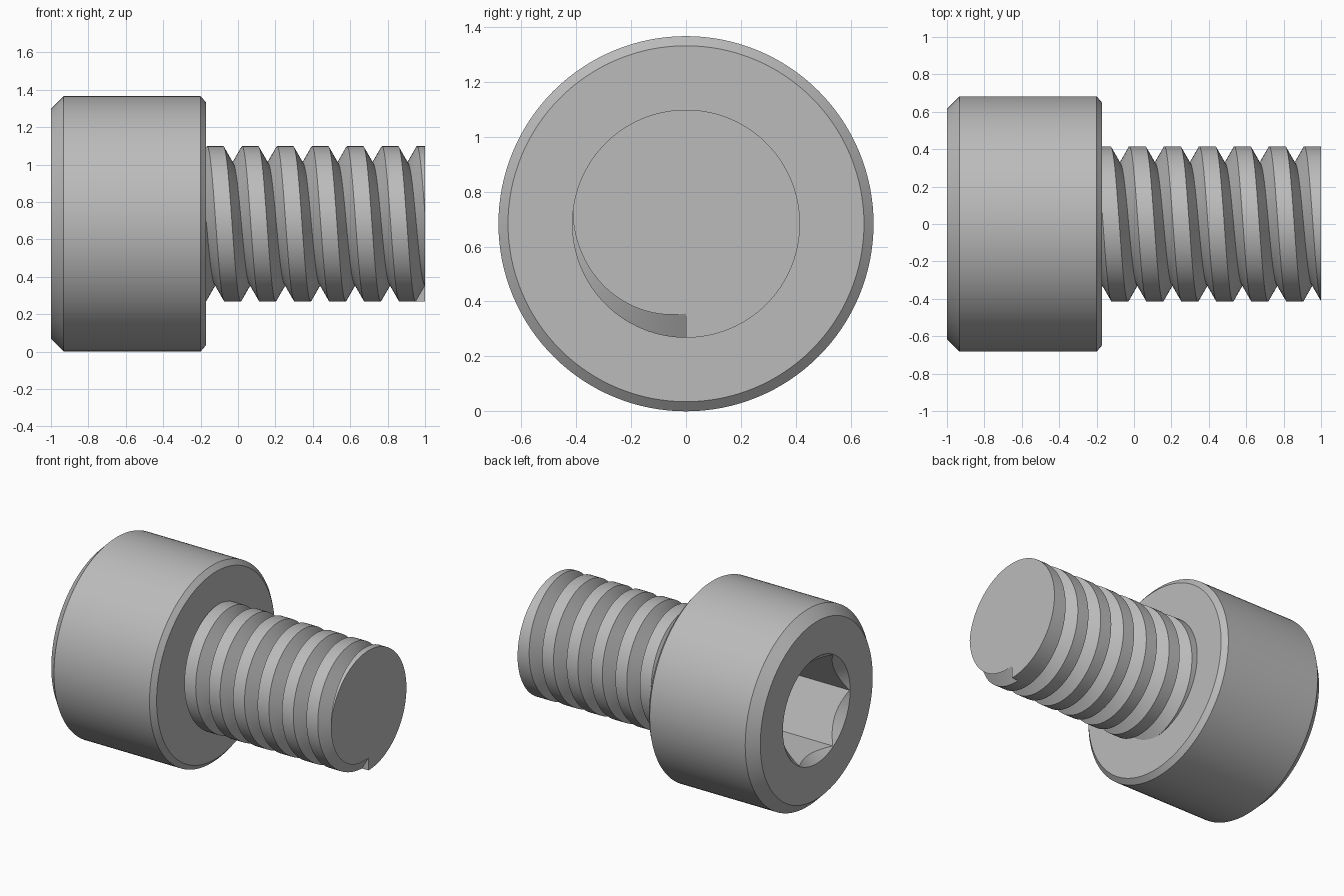
import bpy
import bmesh
from math import cos, sin, tau

if "Cube" in bpy.data.objects:
    bpy.data.objects.remove(bpy.data.objects["Cube"], do_unlink=True)

HEAD_R = 0.683          # head radius, also the height of the axis
HEAD_FACE = -0.17       # bearing face of the head
SHAFT_R = 0.415
PITCH = 0.187
GROOVE_HALF = 0.05
GROOVE_DEPTH = 0.088
STEPS = 128

steel = bpy.data.materials.new("grey steel")
steel.use_nodes = True
steel.diffuse_color = (0.5, 0.5, 0.5, 1)
steel.node_tree.nodes["Principled BSDF"].inputs["Base Color"].default_value = (0.5, 0.5, 0.5, 1)


def finish(bm, name):
    bmesh.ops.remove_doubles(bm, verts=bm.verts, dist=1e-5)
    bmesh.ops.recalc_face_normals(bm, faces=bm.faces)
    mesh = bpy.data.meshes.new(name)
    bm.to_mesh(mesh)
    bm.free()
    mesh.materials.append(steel)
    obj = bpy.data.objects.new(name, mesh)
    bpy.context.collection.objects.link(obj)
    return obj


def select(obj):
    bpy.ops.object.select_all(action='DESELECT')
    obj.select_set(True)
    bpy.context.view_layer.objects.active = obj


def lathe(name, profile, segments):
    """Closed solid turned about the x axis from (x, radius) pairs."""
    bm = bmesh.new()
    rings = [[bm.verts.new((x, r * cos(tau * i / segments), HEAD_R + r * sin(tau * i / segments)))
              for i in range(segments)] for x, r in profile]
    for a, b in zip(rings, rings[1:]):
        for i in range(segments):
            j = (i + 1) % segments
            bm.faces.new((a[i], a[j], b[j], b[i]))
    bm.faces.new(rings[0])
    bm.faces.new(rings[-1])
    return finish(bm, name)


# Chamfered cylinder head
head = lathe("head", [(-1, 0.615), (-0.932, HEAD_R), (-0.2, HEAD_R), (HEAD_FACE, 0.648)], STEPS)

# Hexagonal socket with a conical lead-in
cutters = [lathe("hex_cutter", [(-1.1, 0.365), (-0.57, 0.365)], 6),
           lathe("lead_in_cutter", [(-1.05, 0.418), (-0.9, 0.268)], STEPS)]
for cutter in cutters:
    select(head)
    cut = head.modifiers.new("socket", 'BOOLEAN')
    cut.operation = 'DIFFERENCE'
    cut.solver = 'EXACT'
    cut.object = cutter
    bpy.ops.object.modifier_apply(modifier=cut.name)
    bpy.data.objects.remove(cutter, do_unlink=True)


# Shaft with a V groove that winds back from the tip into the head
def shaft_radius(x, centres):
    bite = max(0, max(GROOVE_HALF - abs(x - c) for c in centres))
    return SHAFT_R - bite * GROOVE_DEPTH / GROOVE_HALF


bm = bmesh.new()
START, TIP = HEAD_FACE - 0.005, 1.0
columns = []
for i in range(STEPS + 1):
    turn = i / STEPS
    centres = [TIP - PITCH * (k + turn) for k in range(8)]
    stations = [START]
    for c in reversed(centres):
        stations += [min(max(c + d, START), TIP) for d in (-GROOVE_HALF, 0, GROOVE_HALF)]
    stations.append(TIP)
    column = []
    for x in stations:
        r = shaft_radius(x, centres)
        column.append(bm.verts.new((x, -r * sin(tau * turn), HEAD_R - r * cos(tau * turn))))
    columns.append(column)
for a, b in zip(columns, columns[1:]):
    for j in range(len(a) - 1):
        bm.faces.new((a[j], b[j], b[j + 1], a[j + 1]))

# Flat tip, buried end and the small wall where the groove starts
bm.faces.new([c[-1] for c in columns])
bm.faces.new([c[0] for c in columns[:-1]])
bm.faces.new([bm.verts.new((x, 0, HEAD_R - r)) for x, r in
              ((TIP - GROOVE_HALF, SHAFT_R), (TIP, SHAFT_R), (TIP, SHAFT_R - GROOVE_DEPTH))])
shaft = finish(bm, "threaded_shaft")

for part in (head, shaft):
    select(part)
    bpy.ops.object.shade_smooth_by_angle(angle=0.45)
